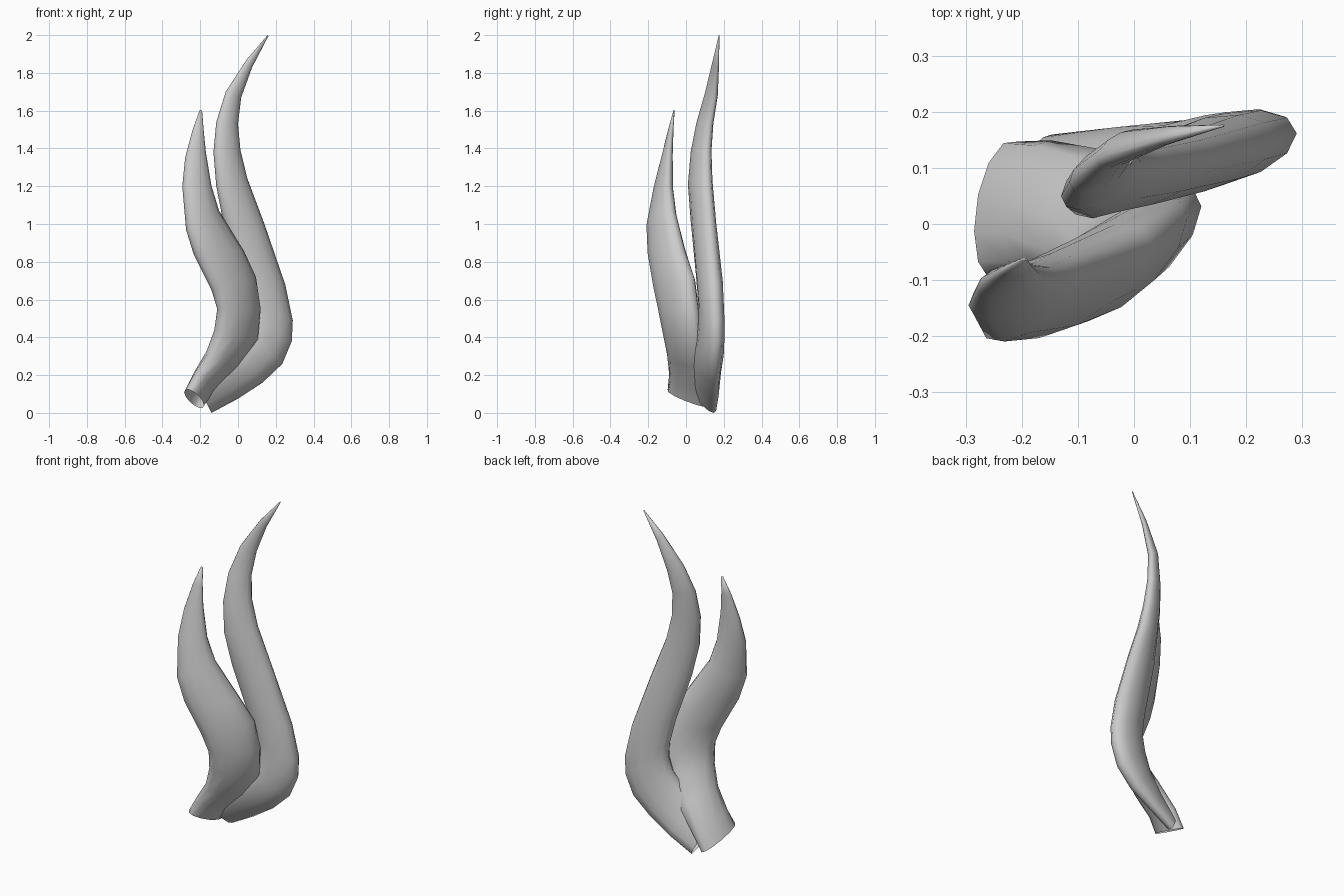
import bpy, bmesh
from math import cos, sin, pi, sqrt
from mathutils import Vector

SIDES = 12


def tendril(name, rows):
    """Loft slanted elliptical rings: (x left, z left, x right, z right, y front, y back, skew, back drop)."""
    bm = bmesh.new()
    rings = []
    for xl, zl, xr, zr, y0, y1, skew, drop in rows:
        centre = Vector(((xl + xr) / 2, (y0 + y1) / 2, (zl + zr) / 2))
        half = (y1 - y0) / 2
        u = Vector(((xr - xl) / 2, skew * half, (zr - zl) / 2))
        v = Vector((0, sqrt(1 - skew * skew) * half, -drop))
        rings.append([bm.verts.new(centre + u * cos(2 * pi * i / SIDES) + v * sin(2 * pi * i / SIDES))
                      for i in range(SIDES)])
    for a, b in zip(rings, rings[1:]):
        for i in range(SIDES):
            j = (i + 1) % SIDES
            bm.faces.new((a[i], a[j], b[j], b[i]))
    bm.faces.new(rings[-1])
    bmesh.ops.recalc_face_normals(bm, faces=bm.faces)
    mesh = bpy.data.meshes.new(name)
    bm.to_mesh(mesh)
    bm.free()
    obj = bpy.data.objects.new(name, mesh)
    bpy.context.collection.objects.link(obj)
    for p in mesh.polygons:
        p.use_smooth = True
    return obj


# Tall rear tendril, open at the root
tendril("tall_tendril", [
    (-.23, .18, -.14, .00, .02, .16, .8, 0),
    (-.12, .27, .00, .075, .03, .175, .7, 0),
    (-.03, .36, .13, .16, .04, .185, .5, 0),
    (.02, .44, .235, .26, .055, .20, .4, 0),
    (.04, .52, .285, .38, .065, .205, .4, 0),
    (.035, .60, .29, .49, .065, .203, .4, 0),
    (.00, .75, .25, .68, .052, .195, .4, 0),
    (-.08, 1.02, .14, 1.00, .025, .16, .5, 0),
    (-.115, 1.20, .05, 1.24, .01, .14, .55, 0),
    (-.13, 1.38, .013, 1.39, .025, .135, .55, 0),
    (-.115, 1.54, .00, 1.53, .055, .145, .55, 0),
    (-.065, 1.70, .017, 1.67, .10, .168, .5, 0),
    (.045, 1.87, .075, 1.83, .14, .175, .4, 0),
    (.157, 2.00, .161, 1.995, .173, .177, 0, 0),
])

# Short front tendril, open at the root
tendril("short_tendril", [
    (-.285, .11, -.18, .04, -.10, .15, .3, .035),
    (-.235, .21, -.12, .12, -.09, .15, .4, .02),
    (-.165, .33, .00, .24, -.10, .13, .5, 0),
    (-.125, .44, .105, .39, -.125, .095, .6, 0),
    (-.11, .55, .12, .55, -.15, .07, .65, 0),
    (-.14, .65, .095, .72, -.175, .05, .65, 0),
    (-.235, .84, .03, .86, -.205, .00, .65, 0),
    (-.275, .97, -.10, 1.07, -.21, -.05, .6, 0),
    (-.295, 1.20, -.14, 1.20, -.17, -.07, .5, 0),
    (-.28, 1.35, -.17, 1.38, -.13, -.07, .4, 0),
    (-.24, 1.50, -.182, 1.50, -.095, -.066, .3, 0),
    (-.202, 1.605, -.19, 1.60, -.066, -.06, 0, 0),
])
